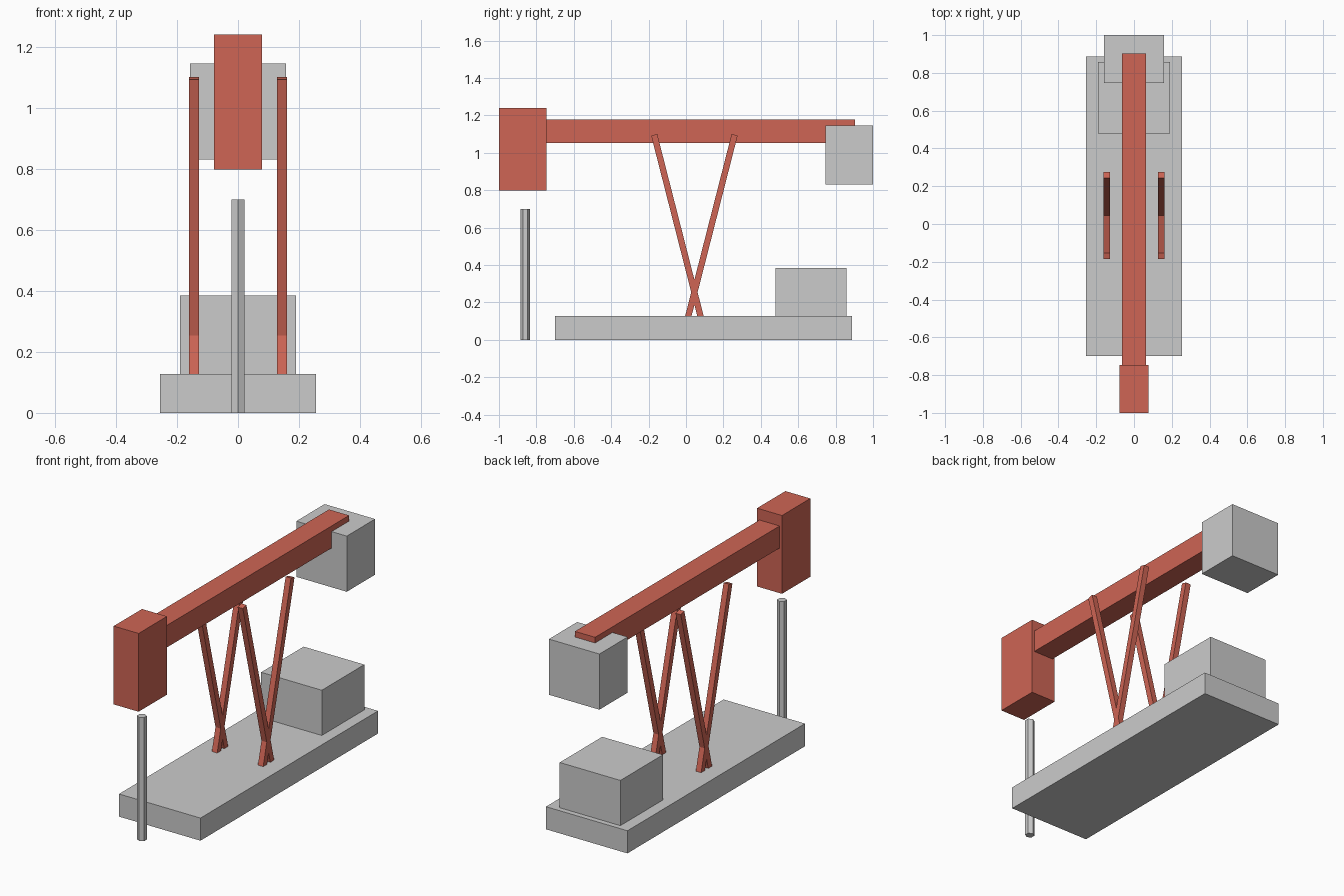
import bpy
import math
from mathutils import Matrix, Vector

if "Cube" in bpy.data.objects:
    bpy.data.objects.remove(bpy.data.objects["Cube"])

red = bpy.data.materials.new("red_paint")
red.diffuse_color = (0.62, 0.13, 0.09, 1)
red.use_nodes = True
red.node_tree.nodes["Principled BSDF"].inputs["Base Color"].default_value = red.diffuse_color


def box(name, lo, hi, mat=None):
    """Axis-aligned box between two corners."""
    lo, hi = Vector(lo), Vector(hi)
    bpy.ops.mesh.primitive_cube_add(size=1)
    ob = bpy.context.object
    ob.name = name
    ob.data.transform(Matrix.Translation((lo + hi) / 2) @ Matrix.Diagonal((*(hi - lo), 1)))
    if mat:
        ob.data.materials.append(mat)
    return ob


# Base slab and motor housing
box("base", (-0.255, -0.70, 0), (0.255, 0.888, 0.128))
box("motor_housing", (-0.19, 0.478, 0.128), (0.19, 0.858, 0.384))

# Walking beam with its head and rear counterweight
box("beam", (-0.063, -0.747, 1.052), (0.063, 0.903, 1.177), red)
box("beam_head", (-0.078, -1, 0.797), (0.078, -0.747, 1.24), red)
box("counterweight", (-0.158, 0.747, 0.83), (0.158, 1, 1.145))

# Crossed legs: two leaning bars on each side, feet sunk into the base
LEAN, LENGTH, THICK = 0.25, 1.02, 0.033
for side, x in (("left", -0.144), ("right", 0.144)):
    for end, s in (("front", -1), ("rear", 1)):
        leg = box(f"{end}_leg_{side}", (-0.0165, -THICK / 2, -LENGTH),
                  (0.0165, THICK / 2, 0), red)
        leg.location = (x, 0.045 + s * 0.215, 1.096)
        leg.rotation_euler.x = -s * LEAN

# Hexagonal well rod
bpy.ops.mesh.primitive_cylinder_add(vertices=6, radius=0.025, depth=0.70,
                                    location=(0, -0.859, 0.35))
bpy.context.object.name = "well_rod"
